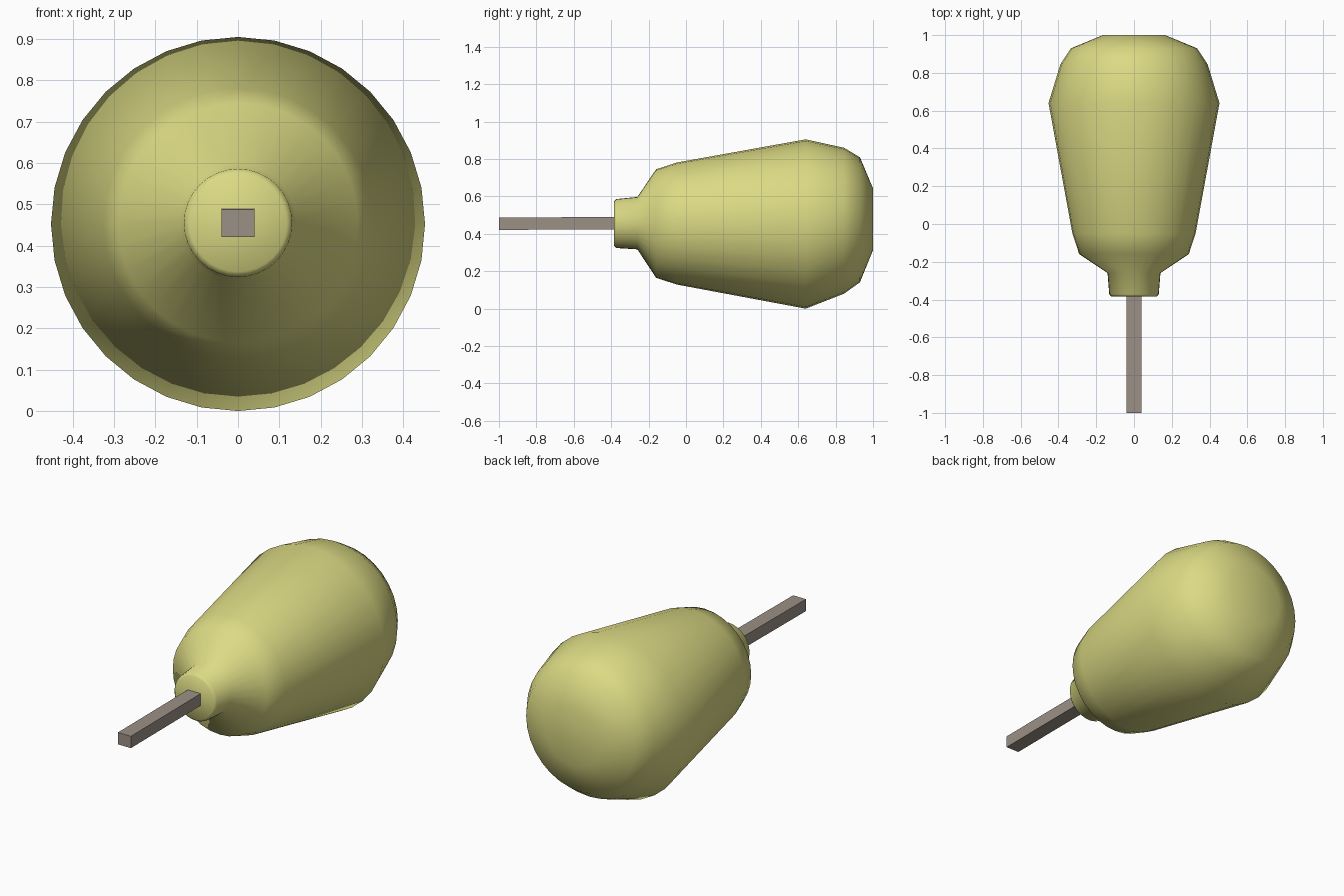
import bpy, bmesh, math

if "Cube" in bpy.data.objects:
    bpy.data.objects.remove(bpy.data.objects["Cube"])

SIDES = 32


def material(name, color):
    m = bpy.data.materials.new(name)
    m.diffuse_color = color
    m.use_nodes = True
    m.node_tree.nodes["Principled BSDF"].inputs["Base Color"].default_value = m.diffuse_color
    return m


def finish(bm, name, mat, smooth):
    bmesh.ops.recalc_face_normals(bm, faces=bm.faces)
    for f in bm.faces:
        f.smooth = smooth
    me = bpy.data.meshes.new(name)
    bm.to_mesh(me)
    bm.free()
    me.materials.append(mat)
    ob = bpy.data.objects.new(name, me)
    bpy.context.collection.objects.link(ob)
    return ob


def loft(name, rings, mat, smooth):
    """Skin a list of equal-length point rings and cap both ends."""
    bm = bmesh.new()
    loops = [[bm.verts.new(p) for p in ring] for ring in rings]
    n = len(loops[0])
    for a, b in zip(loops, loops[1:]):
        for i in range(n):
            j = (i + 1) % n
            bm.faces.new((a[i], a[j], b[j], b[i]))
    bm.faces.new(loops[0])
    bm.faces.new(loops[-1])
    return finish(bm, name, mat, smooth)


def circle(y, r, zc):
    return [(r * math.cos(2 * math.pi * i / SIDES), y,
             zc + r * math.sin(2 * math.pi * i / SIDES)) for i in range(SIDES)]


def rect(y, hw, z0, z1):
    return [(-hw, y, z0), (hw, y, z0), (hw, y, z1), (-hw, y, z1)]


yellow = material("handle_yellow", (0.71, 0.70, 0.23, 1))
steel = material("shaft_steel", (0.33, 0.28, 0.235, 1))

# Handle: neck, shoulder, flared grip and rounded butt (y, radius, centre height)
profile = [
    (-0.385, 0.118, 0.455), (-0.372, 0.131, 0.455), (-0.26, 0.14, 0.457),
    (-0.16, 0.29, 0.455), (-0.05, 0.326, 0.455), (0.64, 0.4525, 0.4525),
    (0.845, 0.39, 0.470), (0.93, 0.334, 0.475), (1.0, 0.165, 0.478),
]
loft("handle", [circle(*p) for p in profile], yellow, True)

# Square shaft, very slightly tilted
loft("shaft", [rect(-1.0, 0.04, 0.421, 0.487), rect(-0.37, 0.04, 0.424, 0.490)],
     steel, False)
